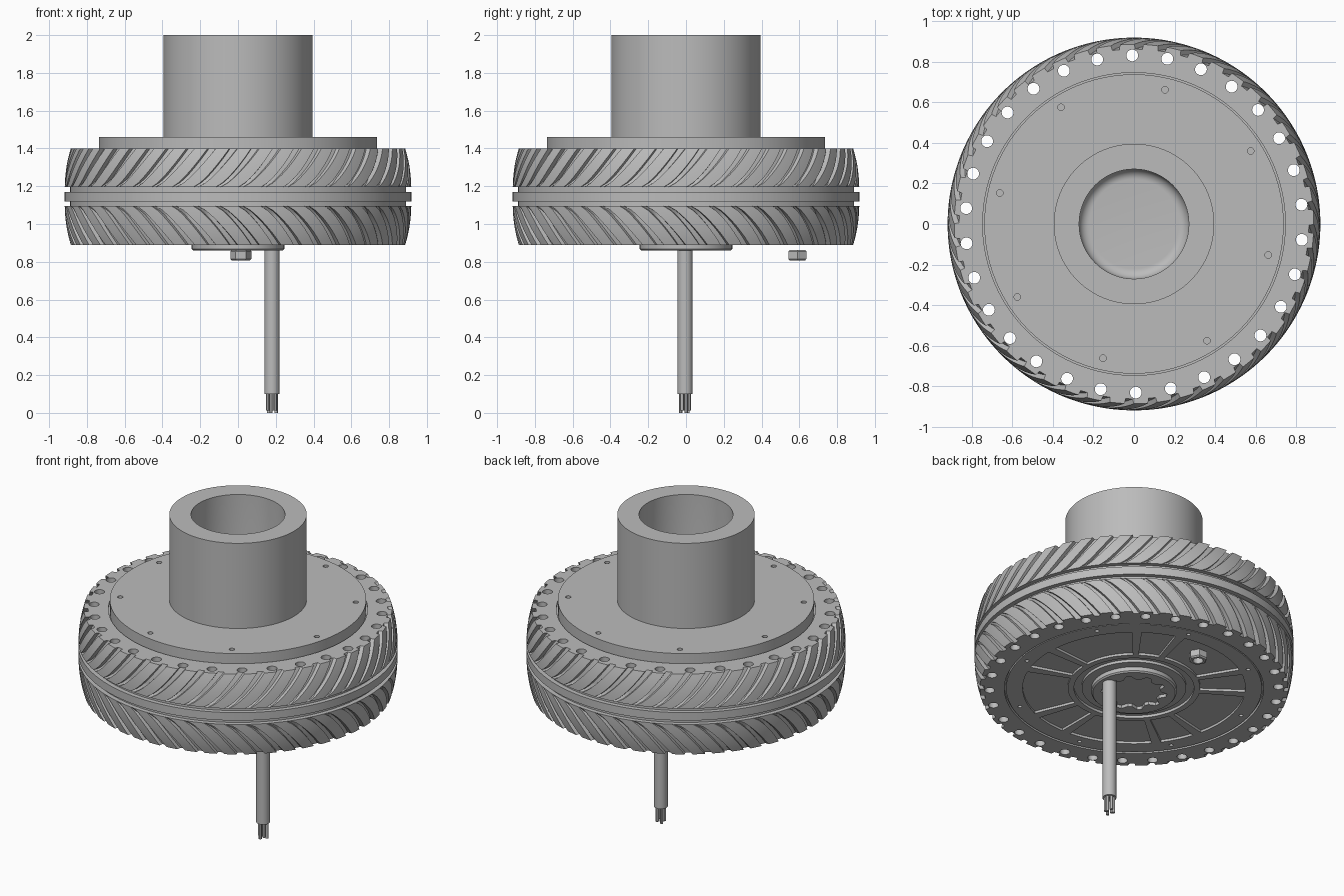
import bpy, bmesh
from math import sin, cos, pi, radians, tau

cube = bpy.data.objects.get("Cube")
if cube:
    bpy.data.objects.remove(cube, do_unlink=True)

grey = bpy.data.materials.new("plain grey")
grey.use_nodes = True
colour = (0.5, 0.5, 0.5, 1)
grey.diffuse_color = colour
grey.node_tree.nodes["Principled BSDF"].inputs["Base Color"].default_value = colour


def finish(name, bm):
    bmesh.ops.remove_doubles(bm, verts=bm.verts, dist=1e-5)
    bmesh.ops.recalc_face_normals(bm, faces=bm.faces)
    mesh = bpy.data.meshes.new(name)
    bm.to_mesh(mesh)
    bm.free()
    mesh.materials.append(grey)
    ob = bpy.data.objects.new(name, mesh)
    bpy.context.collection.objects.link(ob)
    return ob


def smooth(ob, angle=30):
    bpy.ops.object.select_all(action="DESELECT")
    ob.select_set(True)
    bpy.context.view_layer.objects.active = ob
    bpy.ops.object.shade_smooth_by_angle(angle=radians(angle))


def skin(bm, rings, loop=False):
    """Join rings of points with quads."""
    rows = [[bm.verts.new(p) for p in ring] for ring in rings]
    pairs = list(zip(rows, rows[1:])) + ([(rows[-1], rows[0])] if loop else [])
    for a, b in pairs:
        for i in range(len(a)):
            j = (i + 1) % len(a)
            bm.faces.new((a[i], a[j], b[j], b[i]))


def circle(r, z, n, x=0, y=0):
    return [(x + r * cos(tau * i / n), y + r * sin(tau * i / n), z) for i in range(n)]


def lathe(name, profile, n=96, x=0, y=0, loop=False):
    bm = bmesh.new()
    skin(bm, [circle(r, z, n, x, y) for r, z in profile], loop)
    return finish(name, bm)


def prism(bm, outline, z0, z1):
    """Closed upright prism over a flat outline."""
    low = [bm.verts.new((x, y, z0)) for x, y in outline]
    high = [bm.verts.new((x, y, z1)) for x, y in outline]
    bm.faces.new(low[::-1])
    bm.faces.new(high)
    for i in range(len(low)):
        j = (i + 1) % len(low)
        bm.faces.new((low[i], low[j], high[j], high[i]))


def polar(r, a):
    return r * cos(a), r * sin(a)


def pegs(bm, count, ring, r, start, z0, z1, n=20):
    for k in range(count):
        x, y = polar(ring, start + tau * k / count)
        prism(bm, [p[:2] for p in circle(r, 0, n, x, y)], z0, z1)


def cut(ob, bm):
    """Subtract the cutter mesh and keep the result."""
    cutter = finish("cutter", bm)
    cutter.hide_render = True
    mod = ob.modifiers.new("cut", "BOOLEAN")
    mod.object, mod.operation, mod.solver = cutter, "DIFFERENCE", "EXACT"
    graph = bpy.context.evaluated_depsgraph_get()
    mesh = bpy.data.meshes.new_from_object(ob.evaluated_get(graph))
    ob.modifiers.clear()
    ob.data = mesh
    bpy.data.objects.remove(cutter, do_unlink=True)


# Tyre: stacked rings, each with sunken columns that form curved grooves
MID, HALF, GROOVES, STEPS = 1.145, 0.255, 48, 9


def tyre_radius(z):
    return 0.918 - 0.033 * (abs(z - MID) / HALF) ** 2.5


def tread_ring(z, r, depth, shift, width):
    points = []
    pitch = tau / GROOVES
    for k in range(GROOVES):
        a = k * pitch + shift
        land = pitch - width
        columns = [(0, 0), (0.1, 1), (0.9, 1), (1, 0)]
        spots = [(a + f * width, r - d * depth) for f, d in columns]
        spots += [(a + width + land * f, r) for f in (0.33, 0.67)]
        points += [polar(rr, aa) + (z,) for aa, rr in spots]
    return points


def tread_half(side):
    """Rings from the centre channel out to the edge."""
    rings = []
    for i in range(STEPS + 1):
        t = i / STEPS
        z = MID + side * (0.05 + (HALF - 0.05) * t)
        depth = 0.024 * min(1, t * 5)
        shift = radians(12) * t ** 0.75
        rings.append(tread_ring(z, tyre_radius(z), depth, shift, radians(1.7 + 1.2 * t)))
    return rings


def plain(z, r, shift=0.0, width=radians(1.7)):
    return tread_ring(z, r, 0, shift, width)


edge = (radians(12), radians(2.9))
rings = [plain(MID - HALF, 0.745, *edge)] + tread_half(-1)[::-1]
for z, r in ((-0.05, 0.89), (-0.025, 0.89), (-0.025, 0.918), (0.025, 0.918),
             (0.025, 0.89), (0.05, 0.89)):
    rings.append(plain(MID + z, r))
rings += tread_half(1) + [plain(MID + HALF, 0.745, *edge)]
bm = bmesh.new()
skin(bm, rings, loop=True)
tyre = finish("tyre", bm)
holes = bmesh.new()
pegs(holes, 30, 0.83, 0.029, radians(6.6), 0.8, 1.5, 24)
cut(tyre, holes)
smooth(tyre)

# Wheel hub with a ring channel and sunken panels underneath
hub = lathe("wheel_hub", [(0, 0.893), (0.30, 0.893), (0.30, 0.91), (0.345, 0.91),
                          (0.345, 0.893), (0.735, 0.893), (0.735, 0.91),
                          (0.747, 0.91), (0.747, 1.385), (0, 1.385)])
panels = bmesh.new()
for k in range(5):
    for centre, half in ((135, 9), (171, 22)):
        mid = radians(centre + 72 * k)
        fan = [mid + radians(half) * (i / 5 - 1) for i in range(11)]
        prism(panels, [polar(0.64, a) for a in fan]
              + [polar(0.38, a) for a in fan[::-1]], 0.85, 0.908)
pegs(panels, 8, 0.69, 0.012, radians(32), 0.85, 0.92)
cut(hub, panels)
smooth(hub)

# Mounting flange with eight bolt holes
flange = lathe("mounting_flange", [(0, 1.38), (0.737, 1.38), (0.737, 1.46), (0, 1.46)])
holes = bmesh.new()
pegs(holes, 8, 0.678, 0.016, radians(32), 1.41, 1.5)
cut(flange, holes)
smooth(flange)

# Sleeve with a bore that is rounded at its floor
fillet = [(0.22 + 0.05 * cos(a), 1.52 - 0.05 * sin(a))
          for a in (pi / 2 * i / 8 for i in range(9))]
smooth(lathe("sleeve", [(0.395, 1.45), (0.395, 2), (0.27, 2)] + fillet + [(0, 1.47)]))

# Axle boss with a notched pocket
boss = lathe("axle_boss", [(0, 0.90), (0.245, 0.90), (0.245, 0.868), (0.237, 0.86), (0, 0.86)])
pocket = bmesh.new()
prism(pocket, [polar(0.19 if i % 4 < 2 else 0.155, tau * i / 40) for i in range(40)],
      0.8, 0.88)
cut(boss, pocket)
smooth(boss)

# Cable and its bare wires
smooth(lathe("cable", [(0, 0.1), (0.04, 0.1), (0.04, 0.89), (0, 0.89)], 32, 0.18, -0.005))
for k in range(6):
    x, y = polar(0.023, tau * k / 6 + 0.3)
    end = 0.012 * (k % 2)
    smooth(lathe(f"wire_{k + 1}", [(0, end), (0.009, end), (0.009, 0.12), (0, 0.12)],
                 12, 0.18 + x, y - 0.005))

# Loose hex nut with chamfered ends
nut = lathe("hex_nut", [(0, 0.808), (0.048, 0.808), (0.056, 0.816), (0.056, 0.855),
                        (0.048, 0.863), (0, 0.863)], 6, 0.015, 0.59)
bore = bmesh.new()
prism(bore, [p[:2] for p in circle(0.03, 0, 24, 0.015, 0.59)], 0.75, 0.95)
cut(nut, bore)
smooth(nut, 25)
